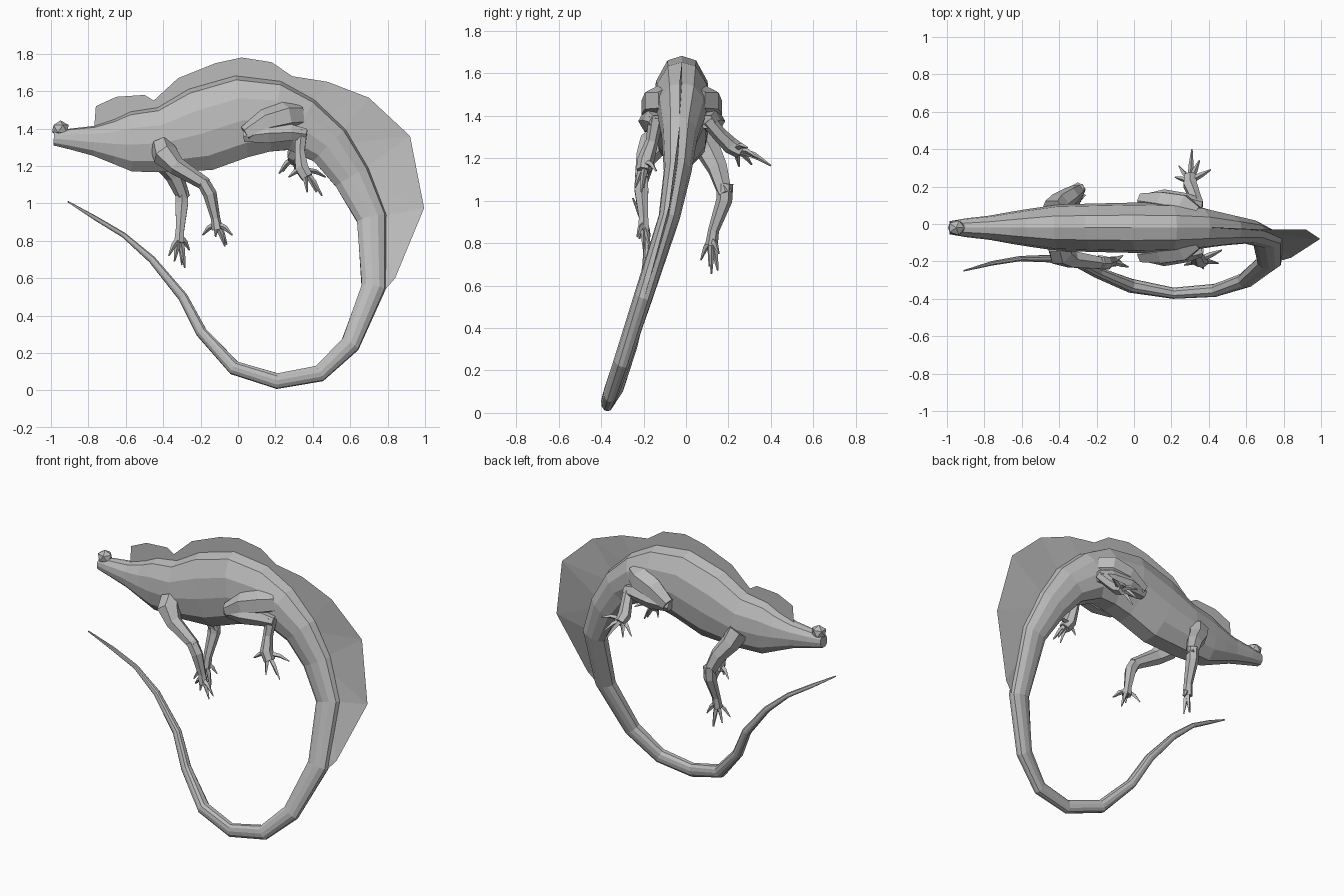
import bpy
import bmesh
from mathutils import Vector, Matrix
from mathutils.geometry import intersect_point_line

if "Cube" in bpy.data.objects:
    bpy.data.objects.remove(bpy.data.objects["Cube"], do_unlink=True)

MIDLINE = -0.02
grey = bpy.data.materials.new("scale grey")
grey.use_nodes = True
grey.diffuse_color = (0.5, 0.5, 0.5, 1)
grey.node_tree.nodes["Principled BSDF"].inputs["Base Color"].default_value = grey.diffuse_color


def finish(name, bm):
    """Turn a bmesh into a named, flat shaded object."""
    mesh = bpy.data.meshes.new(name)
    bm.to_mesh(mesh)
    bm.free()
    mesh.materials.append(grey)
    obj = bpy.data.objects.new(name, mesh)
    bpy.context.collection.objects.link(obj)
    return obj


def loft(bm, stations, profile, ref=None):
    """Sweep a profile along stations of (x, y, z, half height, half width)."""
    points = [Vector(s[:3]) for s in stations]
    if ref is None:
        span = points[-1] - points[0]
        axis = min(range(3), key=lambda i: abs(span[i]))
        ref = Vector([float(i == axis) for i in range(3)])
    rings = []
    last = len(points) - 1
    for i, (point, station) in enumerate(zip(points, stations)):
        ahead = (points[min(i + 1, last)] - point).normalized()
        behind = (point - points[max(i - 1, 0)]).normalized()
        tangent = (ahead + behind).normalized()
        side = (ref - tangent * ref.dot(tangent)).normalized()
        up = tangent.cross(side)
        high, wide = station[3], station[-1]
        rings.append([bm.verts.new(point + side * u * wide + up * v * high) for u, v in profile])
    count = len(profile)
    for a, b in zip(rings, rings[1:]):
        for k in range(count):
            n = (k + 1) % count
            bm.faces.new((a[k], a[n], b[n], b[k]))
    bm.faces.new(rings[0])
    bm.faces.new(rings[-1])
    bmesh.ops.recalc_face_normals(bm, faces=bm.faces[:])


def mirrored(profile):
    return profile + [(-u, v) for u, v in reversed(profile) if u > 0]


def other_side(stations):
    """Reflect stations across the middle of the trunk."""
    return [(x, 2 * MIDLINE - y, *rest) for x, y, *rest in stations]


BODY_SHAPE = mirrored([(0, 1), (.5, .9), (.9, .45), (1, -.1), (.85, -.65), (.4, -1)])
LIMB_SHAPE = mirrored([(0, 1), (.87, .5), (.87, -.5), (0, -1)])
TOE_SHAPE = mirrored([(0, 1), (.9, 0), (0, -1)])

# Head and trunk, from snout to hips
trunk = [(x, MIDLINE, z, high, wide) for x, z, high, wide in [
    (-.985, 1.35, .04, .035), (-.9, 1.345, .055, .05), (-.77, 1.335, .08, .065),
    (-.66, 1.33, .12, .085), (-.57, 1.33, .16, .1), (-.4, 1.34, .175, .125),
    (-.2, 1.395, .225, .13), (.02, 1.465, .22, .135), (.2, 1.465, .19, .13),
    (.34, 1.42, .15, .115)]]

# Long tail curling below the body and forward again
tail = [
    (.49, -.03, 1.31, .12, .085), (.61, -.04, 1.14, .1, .065), (.715, -.08, .92, .08, .05),
    (.725, -.2, .55, .065, .045), (.6, -.3, .245, .052, .04), (.435, -.355, .09, .045, .035),
    (.21, -.37, .05, .042, .03), (-.02, -.33, .12, .038), (-.195, -.26, .31, .03),
    (-.295, -.21, .5, .026), (-.46, -.185, .7, .02), (-.61, -.185, .83, .014),
    (-.76, -.21, .92, .012), (-.91, -.25, 1.01, .004)]
bm = bmesh.new()
loft(bm, trunk + tail, BODY_SHAPE, Vector((0, 1, 0)))
finish("body_and_tail", bm)

# Rounded nose bump
bm = bmesh.new()
bmesh.ops.create_icosphere(bm, subdivisions=1, radius=1,
                           matrix=Matrix.Translation((-.95, MIDLINE, 1.4)) @ Matrix.Diagonal((.05, .045, .044, 1)))
finish("nose_bump", bm)

# Thin crest rising from the middle of the neck, back and tail
crest = [(x, MIDLINE - drop, z) for x, z, drop in [
    (-.76, 1.52, 0), (-.65, 1.57, 0), (-.5, 1.58, 0), (-.45, 1.55, 0), (-.32, 1.67, 0),
    (-.12, 1.75, 0), (.02, 1.78, 0), (.18, 1.755, 0), (.29, 1.68, 0), (.48, 1.65, 0),
    (.7, 1.565, .01), (.92, 1.36, .01), (.995, .975, .06), (.84, .6, .16), (.77, .52, .18)]]
spine = [Vector(s[:3]) for s in (trunk + tail)[:-9]]


def spine_point(point):
    """Nearest point on the spine line."""
    found = []
    for a, b in zip(spine, spine[1:]):
        hit, t = intersect_point_line(point, a, b)
        found.append(a.lerp(b, max(0, min(1, t))))
    return min(found, key=lambda p: (p - point).length)


bm = bmesh.new()
edge = [bm.verts.new(p) for p in crest]
root = [bm.verts.new(spine_point(Vector(p))) for p in crest]
for i in range(len(crest) - 1):
    bm.faces.new((root[i], root[i + 1], edge[i + 1]))
    bm.faces.new((root[i], edge[i + 1], edge[i]))
finish("crest", bm)


def limb(name, parts, palm, tips):
    """A leg made of tapered parts, ending in a palm with thin toes."""
    bm = bmesh.new()
    for part in parts:
        loft(bm, part, LIMB_SHAPE)
    start = Vector(palm)
    for tip in tips:
        end = Vector(tip)
        middle = start.lerp(end, .55) + Vector((0, 0, .012))
        loft(bm, [(*start, .018), (*middle, .014), (*end, .004)], TOE_SHAPE)
    finish(name, bm)


# Front legs
right_wrist = (-.12, -.2, .92)
limb("right_front_leg", [
    [(-.41, -.11, 1.31, .06), (-.39, -.16, 1.26, .07), (-.33, -.19, 1.2, .05),
     (-.17, -.21, 1.1, .035)],
    [(-.19, -.21, 1.12, .035), (-.15, -.21, 1.05, .037), (*right_wrist, .025),
     (-.11, -.2, .86, .03)]],
    (-.115, -.2, .89),
    [(-.19, -.17, .83), (-.12, -.22, .82), (-.07, -.2, .77), (-.06, -.17, .78), (-.03, -.23, .83)])

left_wrist = (-.31, .13, .86)
limb("left_front_leg", [
    [(-.43, .07, 1.3, .07), (-.4, .11, 1.23, .06), (-.34, .15, 1.15, .05), (-.29, .185, 1.03, .035)],
    [(-.3, .185, 1.08, .038), (-.3, .18, 1, .038), (*left_wrist, .026), (-.315, .12, .79, .03)]],
    (-.31, .12, .82),
    [(-.37, .07, .72), (-.34, .11, .69), (-.285, .12, .655), (-.3, .15, .67), (-.26, .155, .75)])

# Hind legs: thigh forward, shin folded back, foot spread out
thigh = [(.31, -.08, 1.47, .075), (.25, -.13, 1.465, .08), (.15, -.15, 1.435, .07),
         (.04, -.165, 1.37, .045)]
shin = [(.03, -.16, 1.36, .035), (.16, -.165, 1.375, .06), (.28, -.155, 1.38, .05),
        (.36, -.14, 1.37, .035)]
limb("right_hind_leg", [
    thigh, shin,
    [(.34, -.14, 1.39, .035), (.33, -.16, 1.28, .03), (.34, -.19, 1.19, .04), (.37, -.2, 1.14, .035)]],
    (.35, -.19, 1.18),
    [(.27, -.22, 1.14), (.37, -.24, 1.06), (.45, -.21, 1.04), (.42, -.2, 1.06), (.47, -.14, 1.14)])
limb("left_hind_leg", [
    other_side(thigh), other_side(shin),
    [(.34, .1, 1.38, .035), (.32, .16, 1.31, .035), (.3, .21, 1.26, .04), (.3, .26, 1.23, .035)]],
    (.3, .23, 1.245),
    [(.22, .25, 1.16), (.24, .31, 1.17), (.31, .4, 1.165), (.35, .34, 1.2), (.41, .29, 1.25)])
